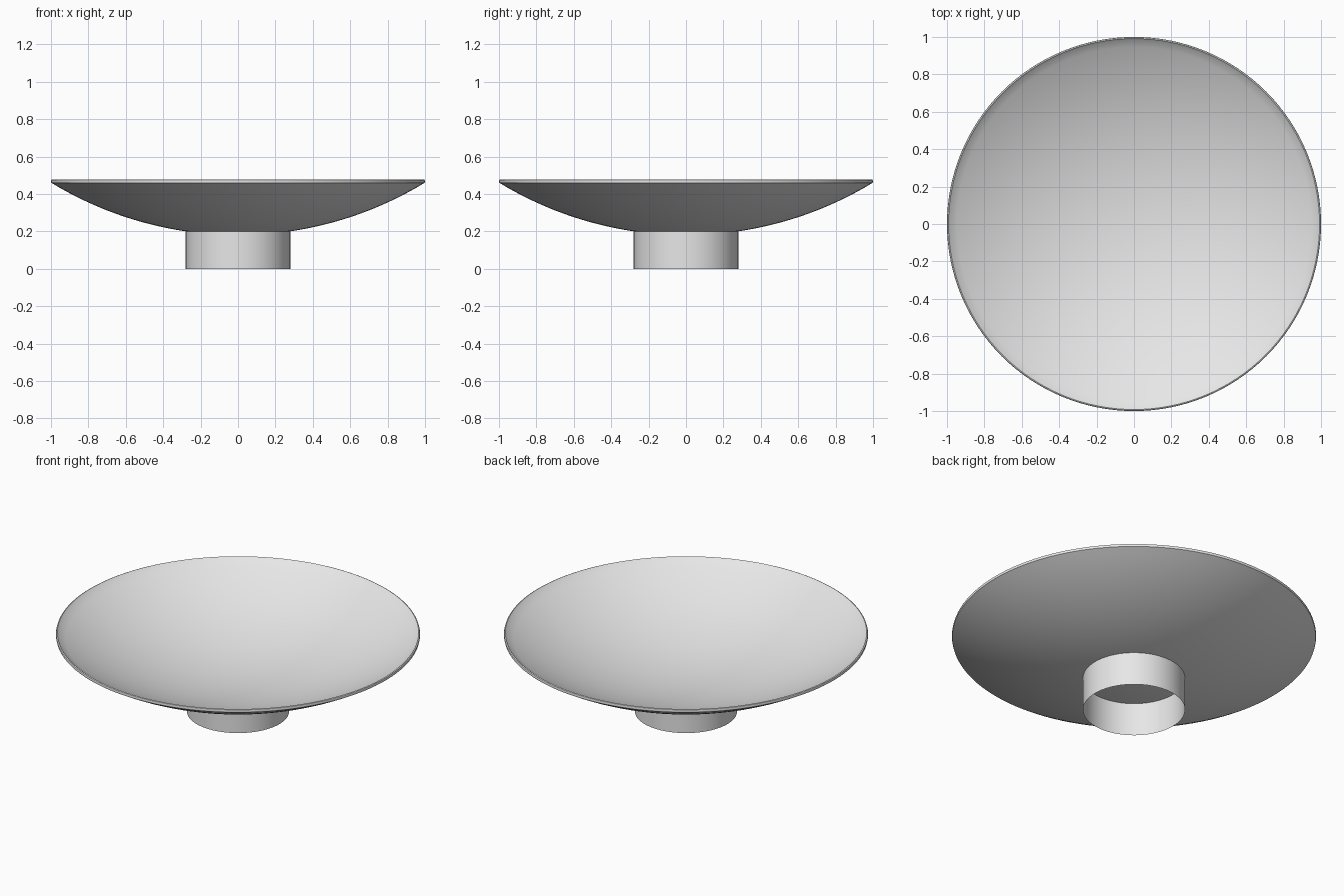
import bpy
import bmesh
import math

cube = bpy.data.objects.get("Cube")
if cube:
    bpy.data.objects.remove(cube, do_unlink=True)

SEGMENTS = 128
RADIUS = 1.92      # sphere that the dish is cut from
BASE = 0.18        # lowest point of the dish underside
WALL = 0.015       # dish thickness
FOOT = 0.28        # foot ring radius

grey = bpy.data.materials.new("light_grey")
grey.use_nodes = True
colour = (0.8, 0.8, 0.8, 1)
grey.diffuse_color = colour
grey.node_tree.nodes["Principled BSDF"].inputs["Base Color"].default_value = colour


def lathe(name, profile):
    """Revolve an (r, z) profile around the z axis."""
    bm = bmesh.new()
    verts = [bm.verts.new((r, 0, z)) for r, z in profile]
    edges = [bm.edges.new(pair) for pair in zip(verts, verts[1:])]
    bmesh.ops.spin(bm, geom=verts + edges, cent=(0, 0, 0), axis=(0, 0, 1),
                   angle=math.tau, steps=SEGMENTS, use_duplicate=False)
    bmesh.ops.remove_doubles(bm, verts=bm.verts, dist=0.0001)
    bmesh.ops.recalc_face_normals(bm, faces=bm.faces)
    mesh = bpy.data.meshes.new(name)
    bm.to_mesh(mesh)
    bm.free()
    mesh.materials.append(grey)
    obj = bpy.data.objects.new(name, mesh)
    bpy.context.collection.objects.link(obj)
    bpy.ops.object.select_all(action="DESELECT")
    obj.select_set(True)
    bpy.context.view_layer.objects.active = obj
    bpy.ops.object.shade_smooth_by_angle(angle=math.radians(35))
    return obj


def arc(radius, end, steps=24):
    """Points on the dish sphere, from the axis out to the end radius."""
    top = math.asin(end / radius)
    return [(radius * math.sin(top * i / steps),
             BASE + RADIUS - radius * math.cos(top * i / steps))
            for i in range(steps + 1)]


# Dish: underside, softly rounded lip, then the inside
under = arc(RADIUS, 0.998)
inside = arc(RADIUS - WALL, 0.984)
lip = [(1.0, 0.468), (0.998, 0.475), (0.992, 0.478)]
lathe("dish", under + lip + inside[::-1])

# Foot: thin open ring that meets the underside
foot_top = BASE + RADIUS - math.sqrt(RADIUS ** 2 - FOOT ** 2)
foot = lathe("foot_ring", [(FOOT, 0), (FOOT, foot_top)])

# Face the ring outwards
if foot.data.polygons[0].normal.dot(foot.data.polygons[0].center) < 0:
    foot.data.flip_normals()
